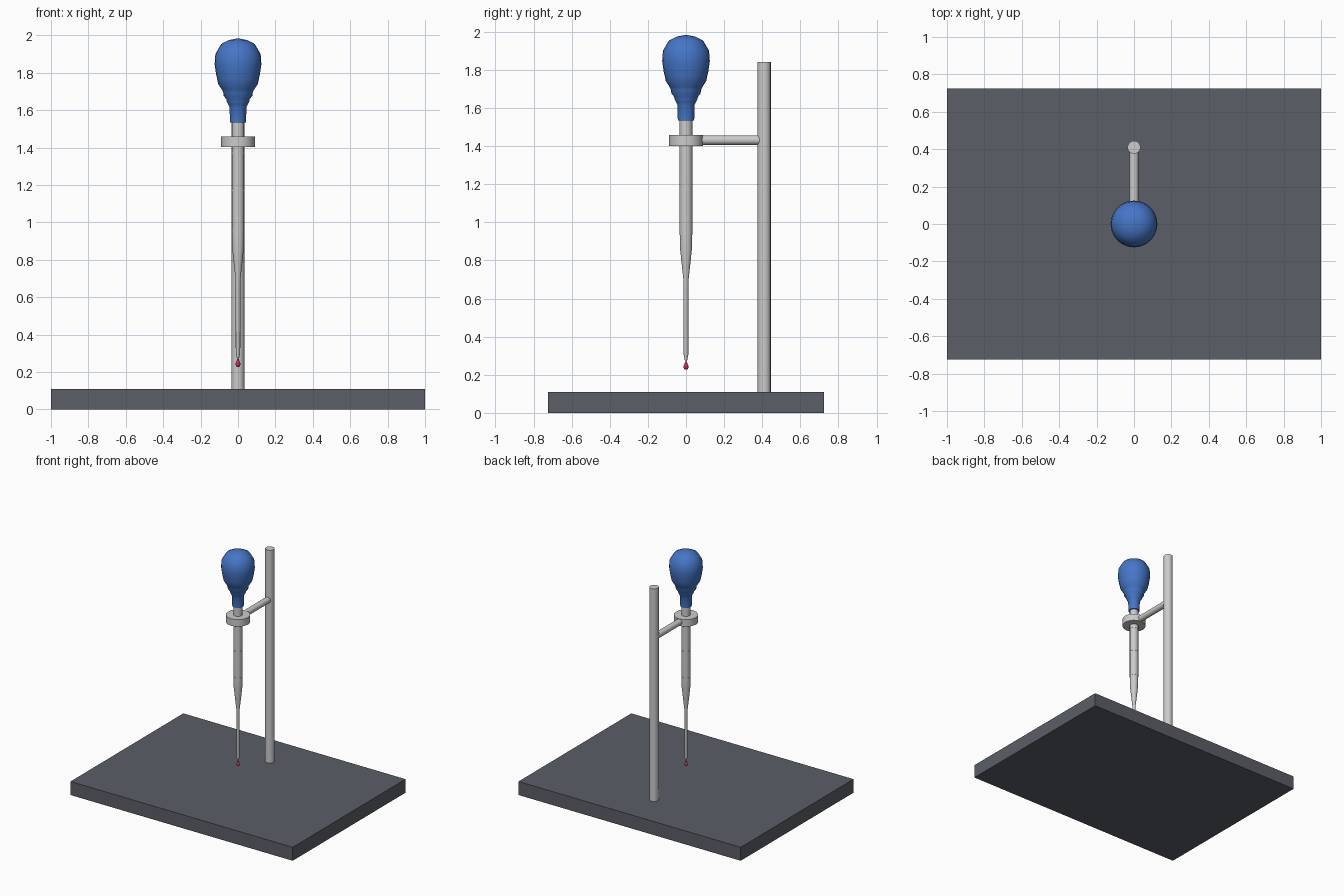
import bpy, math

if "Cube" in bpy.data.objects:
    bpy.data.objects.remove(bpy.data.objects["Cube"])


def finish(ob, name, color=None, angle=35):
    ob.name = name
    if color:
        mat = bpy.data.materials.new(name + "_mat")
        mat.diffuse_color = (*color, 1)
        mat.use_nodes = True
        mat.node_tree.nodes["Principled BSDF"].inputs["Base Color"].default_value = mat.diffuse_color
        ob.data.materials.append(mat)
    bpy.ops.object.select_all(action='DESELECT')
    ob.select_set(True)
    bpy.context.view_layer.objects.active = ob
    bpy.ops.object.shade_smooth_by_angle(angle=math.radians(angle))
    return ob


def cylinder(name, r, depth, loc, sides=16, rot=(0, 0, 0)):
    bpy.ops.mesh.primitive_cylinder_add(vertices=sides, radius=r, depth=depth,
                                        location=loc, rotation=rot)
    return finish(bpy.context.object, name, angle=50)


def lathe(name, profile, sides=24, color=None, angle=45):
    """Revolve (radius, z) points, listed bottom to top, around z."""
    verts, faces, rings = [], [], []
    for r, z in profile:
        n = sides if r > 0 else 1
        rings.append(list(range(len(verts), len(verts) + n)))
        verts += [(r * math.cos(2 * math.pi * i / n), r * math.sin(2 * math.pi * i / n), z)
                  for i in range(n)]
    for a, b in zip(rings, rings[1:]):
        for i in range(sides):
            j = (i + 1) % sides
            f = [a[i % len(a)], a[j % len(a)], b[j % len(b)], b[i % len(b)]]
            faces.append(list(dict.fromkeys(f)))
    if len(rings[0]) > 1:
        faces.append(rings[0][::-1])
    if len(rings[-1]) > 1:
        faces.append(rings[-1])
    me = bpy.data.meshes.new(name)
    me.from_pydata(verts, [], faces)
    ob = bpy.data.objects.new(name, me)
    bpy.context.collection.objects.link(ob)
    return finish(ob, name, color, angle)


# stand: base plate, upright rod, clamp arm and ring
bpy.ops.mesh.primitive_cube_add(size=1, location=(0, 0, 0.055))
base = bpy.context.object
base.scale = (2, 1.45, 0.11)
finish(base, "base_plate", (0.105, 0.112, 0.135))
cylinder("upright_rod", 0.035, 1.74, (0, 0.41, 0.97))
cylinder("clamp_arm", 0.025, 0.35, (0, 0.235, 1.431), rot=(math.pi / 2, 0, 0))
cylinder("clamp_ring", 0.09, 0.057, (0, 0, 1.43))

# glass tube narrowing to a fine tip
lathe("glass_tube", [(0.006, 0.275), (0.012, 0.305), (0.0125, 0.69), (0.022, 0.775),
                     (0.032, 0.87), (0.033, 0.95), (0.033, 1.6)])

# graduation marks
for i, z in enumerate((0.955, 1.17, 1.37)):
    cylinder(f"graduation_mark_{i + 1}", 0.0345, 0.005, (0, 0, z), sides=24)

# rubber squeeze bulb with stepped neck
lathe("rubber_bulb", [(0.043, 1.533), (0.045, 1.615), (0.053, 1.632), (0.06, 1.645),
                      (0.062, 1.658), (0.076, 1.675), (0.079, 1.695), (0.086, 1.71),
                      (0.106, 1.74), (0.111, 1.765), (0.117, 1.79), (0.125, 1.845),
                      (0.121, 1.9), (0.09, 1.953), (0.05, 1.974), (0, 1.984)],
      color=(0.06, 0.18, 0.57), angle=60)

# hanging droplet
lathe("droplet", [(0, 0.226), (0.009, 0.229), (0.013, 0.238), (0.012, 0.248),
                  (0.006, 0.262), (0, 0.28)], sides=16, color=(0.6, 0.03, 0.09), angle=60)
